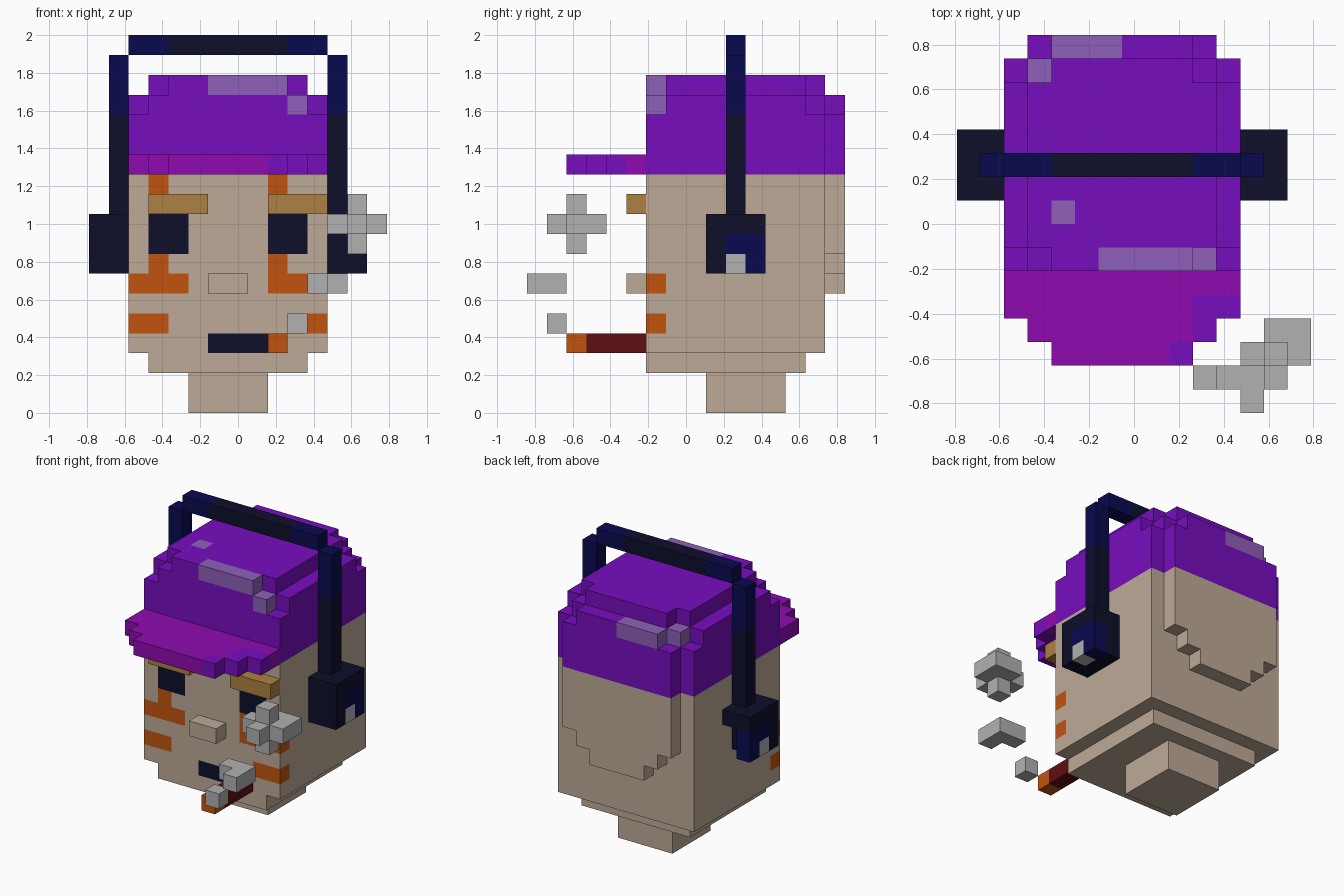
import bpy, bmesh, math
from itertools import product

if "Cube" in bpy.data.objects:
    bpy.data.objects.remove(bpy.data.objects["Cube"], do_unlink=True)

U = 2 / 19                     # edge of one block
ORIGIN = (7.5, 8, 0)           # grid point that sits at the world origin


def srgb(r, g, b):
    lin = [(c / 255 / 12.92) if c < 11 else ((c / 255 + 0.055) / 1.055) ** 2.4 for c in (r, g, b)]
    return (*lin, 1)


PALETTE = {
    "skin": srgb(189, 170, 152),
    "purple": srgb(119, 13, 191),
    "magenta": srgb(142, 11, 176),
    "lilac": srgb(143, 96, 184),
    "navy": srgb(14, 14, 43),
    "blue": srgb(10, 10, 80),
    "orange": srgb(193, 84, 16),
    "gold": srgb(172, 129, 66),
    "smoke_grey": srgb(177, 177, 177),
    "dark_red": srgb(95, 14, 17),
}
MATS = {}
for name, col in PALETTE.items():
    m = bpy.data.materials.new(name)
    m.use_nodes = True
    m.diffuse_color = col
    bsdf = next(n for n in m.node_tree.nodes if n.type == 'BSDF_PRINCIPLED')
    bsdf.inputs["Base Color"].default_value = col
    bsdf.inputs["Roughness"].default_value = 0.8
    MATS[name] = m


def blocks(name, *boxes):
    """Merge grid boxes (colour, x0, x1, y0, y1, z0, z1) into one shell.
    Later boxes recolour earlier ones; colour None carves blocks away."""
    cells = {}
    for colour, x0, x1, y0, y1, z0, z1 in boxes:
        for c in product(range(x0, x1), range(y0, y1), range(z0, z1)):
            if colour:
                cells[c] = colour
            else:
                cells.pop(c, None)
    used = sorted(set(cells.values()))
    bm = bmesh.new()
    verts = {}

    def vert(p):
        if p not in verts:
            verts[p] = bm.verts.new([(a - o) * U for a, o in zip(p, ORIGIN)])
        return verts[p]

    for cell, colour in cells.items():
        for axis, side in product(range(3), (0, 1)):
            near = list(cell)
            near[axis] += 2 * side - 1
            if tuple(near) in cells:
                continue
            b, c = (axis + 1) % 3, (axis + 2) % 3
            ring = []
            for db, dc in ((0, 0), (1, 0), (1, 1), (0, 1)):
                p = list(cell)
                p[axis] += side
                p[b] += db
                p[c] += dc
                ring.append(vert(tuple(p)))
            face = bm.faces.new(ring if side else ring[::-1])
            face.material_index = used.index(colour)
    # join flat neighbours of one colour into large faces
    bmesh.ops.dissolve_limit(bm, angle_limit=math.radians(1), verts=bm.verts[:],
                             edges=bm.edges[:], delimit={'MATERIAL'})
    mesh = bpy.data.meshes.new(name)
    bm.to_mesh(mesh)
    bm.free()
    for n in used:
        mesh.materials.append(MATS[n])
    ob = bpy.data.objects.new(name, mesh)
    bpy.context.collection.objects.link(ob)
    return ob


# Head with stepped chin, rounded back, eyes, mouth and face paint
head = [("skin", 2, 12, 6, 15, 3, 12),
        ("skin", 3, 11, 6, 14, 2, 3),
        ("skin", 3, 11, 15, 16, 8, 12),
        ("skin", 4, 10, 15, 16, 7, 8),
        ("skin", 5, 9, 15, 16, 6, 7),
        ("navy", 6, 9, 6, 7, 3, 4)]
for x in (3, 9):
    head += [("orange", x, x + 1, 6, 7, 11, 12),
             ("navy", x, x + 2, 6, 7, 8, 10),
             ("orange", x, x + 1, 6, 7, 7, 8)]
for a, b, z in ((2, 5, 6), (9, 12, 6), (2, 4, 4), (10, 12, 4)):
    head.append(("orange", a, b, 6, 7, z, z + 1))
blocks("head", *head)
blocks("neck", ("skin", 5, 9, 9, 13, 0, 2))
blocks("nose", ("skin", 6, 8, 5, 6, 6, 7))
blocks("eyebrow_right", ("gold", 3, 6, 5, 6, 10, 11))
blocks("eyebrow_left", ("gold", 9, 12, 5, 6, 10, 11))

# Cap crown with stepped corners and lilac highlights
blocks("cap_crown",
       ("purple", 2, 12, 6, 15, 12, 15),
       ("purple", 3, 11, 15, 16, 12, 15),
       ("purple", 2, 12, 7, 14, 15, 16),
       ("purple", 3, 11, 6, 15, 15, 16),
       ("purple", 4, 10, 15, 16, 15, 16),
       ("purple", 3, 11, 7, 14, 16, 17),
       ("purple", 4, 10, 6, 15, 16, 17),
       ("lilac", 6, 10, 6, 7, 16, 17),
       ("lilac", 10, 11, 6, 7, 15, 16),
       ("lilac", 4, 5, 8, 9, 16, 17),
       ("lilac", 4, 7, 15, 16, 15, 16),
       ("lilac", 3, 4, 14, 15, 15, 16))

# Cap brim
blocks("cap_brim",
       ("magenta", 2, 12, 4, 6, 12, 13),
       ("magenta", 3, 11, 3, 4, 12, 13),
       ("magenta", 4, 10, 2, 3, 12, 13),
       ("purple", 10, 12, 4, 5, 12, 13),
       ("purple", 10, 11, 3, 4, 12, 13),
       ("purple", 9, 10, 2, 3, 12, 13))

# Headphones: band, posts and ear cups
blocks("headphone_band",
       ("blue", 2, 12, 10, 11, 18, 19),
       ("navy", 4, 10, 10, 11, 18, 19))
for side, post, cup, outer, inner in (("right", 1, 0, 0, 1), ("left", 12, 12, 13, 12)):
    blocks("headphone_post_" + side,
           ("navy", post, post + 1, 10, 11, 10, 15),
           ("blue", post, post + 1, 10, 11, 15, 18))
    parts = [("navy", cup, cup + 2, 9, 12, 7, 10),
             ("blue", outer, outer + 1, 10, 12, 7, 9),
             ("smoke_grey", outer, outer + 1, 10, 11, 7, 8)]
    if side == "right":
        parts.append((None, inner, inner + 1, 11, 12, 7, 9))
    blocks("ear_cup_" + side, *parts)

# Cigarette and drifting smoke
blocks("cigarette", ("dark_red", 9, 10, 3, 6, 3, 4), ("orange", 9, 10, 2, 3, 3, 4))
blocks("smoke_small", ("smoke_grey", 10, 11, 1, 2, 4, 5))
blocks("smoke_middle",
       ("smoke_grey", 11, 13, 1, 2, 6, 7),
       ("smoke_grey", 12, 13, 0, 1, 6, 7))
blocks("smoke_large",
       ("smoke_grey", 12, 15, 2, 3, 9, 10),
       ("smoke_grey", 13, 14, 1, 4, 9, 10),
       ("smoke_grey", 14, 15, 3, 4, 9, 10),
       ("smoke_grey", 13, 14, 2, 3, 8, 11))
